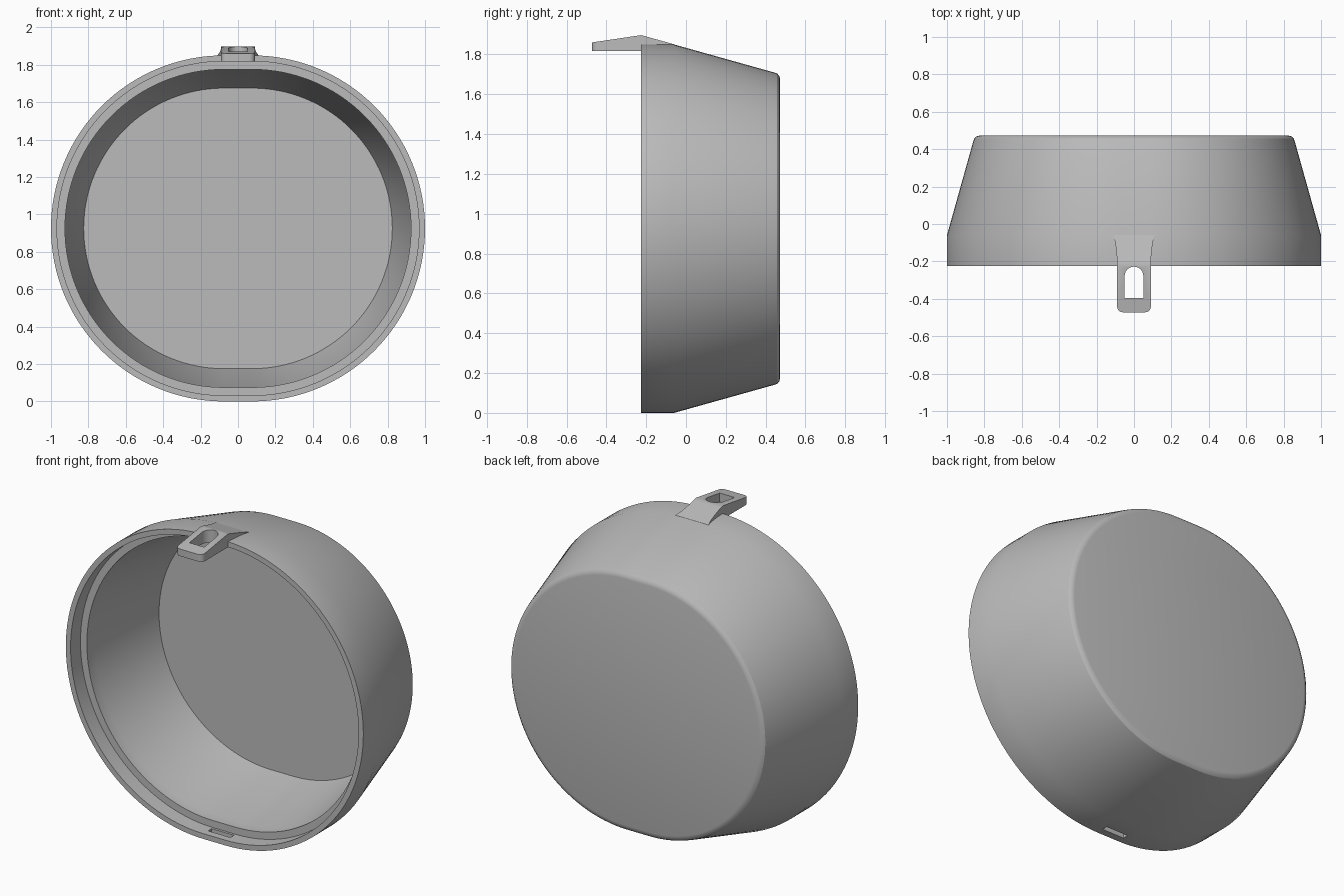
import bpy, bmesh
from math import sin, cos, pi

cube = bpy.data.objects.get("Cube")
if cube:
    bpy.data.objects.remove(cube, do_unlink=True)

grey = bpy.data.materials.new("plain grey")
grey.use_nodes = True
COLOUR = (0.5, 0.5, 0.5, 1)
grey.diffuse_color = COLOUR
grey.node_tree.nodes["Principled BSDF"].inputs["Base Color"].default_value = COLOUR

MID_Z = 0.925      # height of the shell's axis
FLAT = 0.075       # half width of the flat at top and bottom
HALF_STEPS = 64    # segments in each half circle


def loft(name, rings):
    """Skin a stack of equal-length point rings and cap both ends."""
    bm = bmesh.new()
    loops = [[bm.verts.new(p) for p in ring] for ring in rings]
    for a, b in zip(loops, loops[1:]):
        for i in range(len(a)):
            j = (i + 1) % len(a)
            bm.faces.new((a[i], a[j], b[j], b[i]))
    bm.faces.new(loops[0])
    bm.faces.new(loops[-1])
    bmesh.ops.recalc_face_normals(bm, faces=bm.faces)
    mesh = bpy.data.meshes.new(name)
    bm.to_mesh(mesh)
    bm.free()
    mesh.materials.append(grey)
    obj = bpy.data.objects.new(name, mesh)
    bpy.context.collection.objects.link(obj)
    return obj


def activate(obj):
    bpy.ops.object.select_all(action='DESELECT')
    obj.select_set(True)
    bpy.context.view_layer.objects.active = obj


def combine(obj, tool, operation):
    """Apply a boolean and remove the helper."""
    activate(obj)
    mod = obj.modifiers.new("cut", 'BOOLEAN')
    mod.operation = operation
    mod.solver = 'EXACT'
    mod.object = tool
    bpy.ops.object.modifier_apply(modifier=mod.name)
    bpy.data.objects.remove(tool, do_unlink=True)


def prism_z(name, outline, z0, z1):
    return loft(name, [[(x, y, z) for x, y in outline] for z in (z0, z1)])


def arc(cx, cy, r, start, end, steps):
    return [(cx + r * cos(start + (end - start) * i / steps),
             cy + r * sin(start + (end - start) * i / steps)) for i in range(steps + 1)]


def stadium(r, y):
    """Two half circles joined by short flats, facing along y."""
    right = arc(FLAT, MID_Z, r, -pi / 2, pi / 2, HALF_STEPS)
    left = arc(-FLAT, MID_Z, r, pi / 2, 3 * pi / 2, HALF_STEPS)
    return [(x, y, z) for x, z in right + left]


# Shell: rounded back, tapered wall, straight rim, stepped lip, inner floor
profile = [(0.748, 0.473), (0.766, 0.469), (0.779, 0.458), (0.785, 0.44),
           (0.925, -0.06), (0.925, -0.225), (0.893, -0.225), (0.893, -0.13),
           (0.85, -0.13), (0.85, -0.065), (0.75, 0.42)]
shell = loft("shell", [stadium(r, y) for r, y in profile])

# Latch slot through the bottom of the rim
slot = [(-0.075, -0.18), (0.075, -0.18), (0.075, -0.145), (-0.075, -0.145)]
combine(shell, prism_z("slot_cutter", slot, -0.1, 0.06), 'DIFFERENCE')

# Latch tab: plan outline with rounded front and flared root
side = arc(0.06, -0.442, 0.03, -pi / 2, 0, 6)
side += [(0.09, -0.2), (0.094, -0.15), (0.1, -0.1), (0.113, -0.05)]
plan = side + [(-x, y) for x, y in reversed(side)]
tab = prism_z("latch_tab", plan, 1.7, 2.0)

# Wedge side profile of the tab
wedge = [(-0.5, 1.817), (-0.5, 1.856), (-0.225, 1.897), (-0.06, 1.851),
         (-0.055, 1.845), (-0.13, 1.817)]
combine(tab, loft("wedge_helper", [[(x, y, z) for y, z in wedge] for x in (-0.2, 0.2)]),
        'INTERSECT')

# Arched window in the tab
window = [(-0.05, -0.395), (0.05, -0.395)] + arc(0, -0.278, 0.05, 0, pi, 16)
combine(tab, prism_z("window_cutter", window, 1.7, 2.0), 'DIFFERENCE')

for obj in (shell, tab):
    activate(obj)
    bpy.ops.object.shade_smooth_by_angle(angle=pi / 6)
